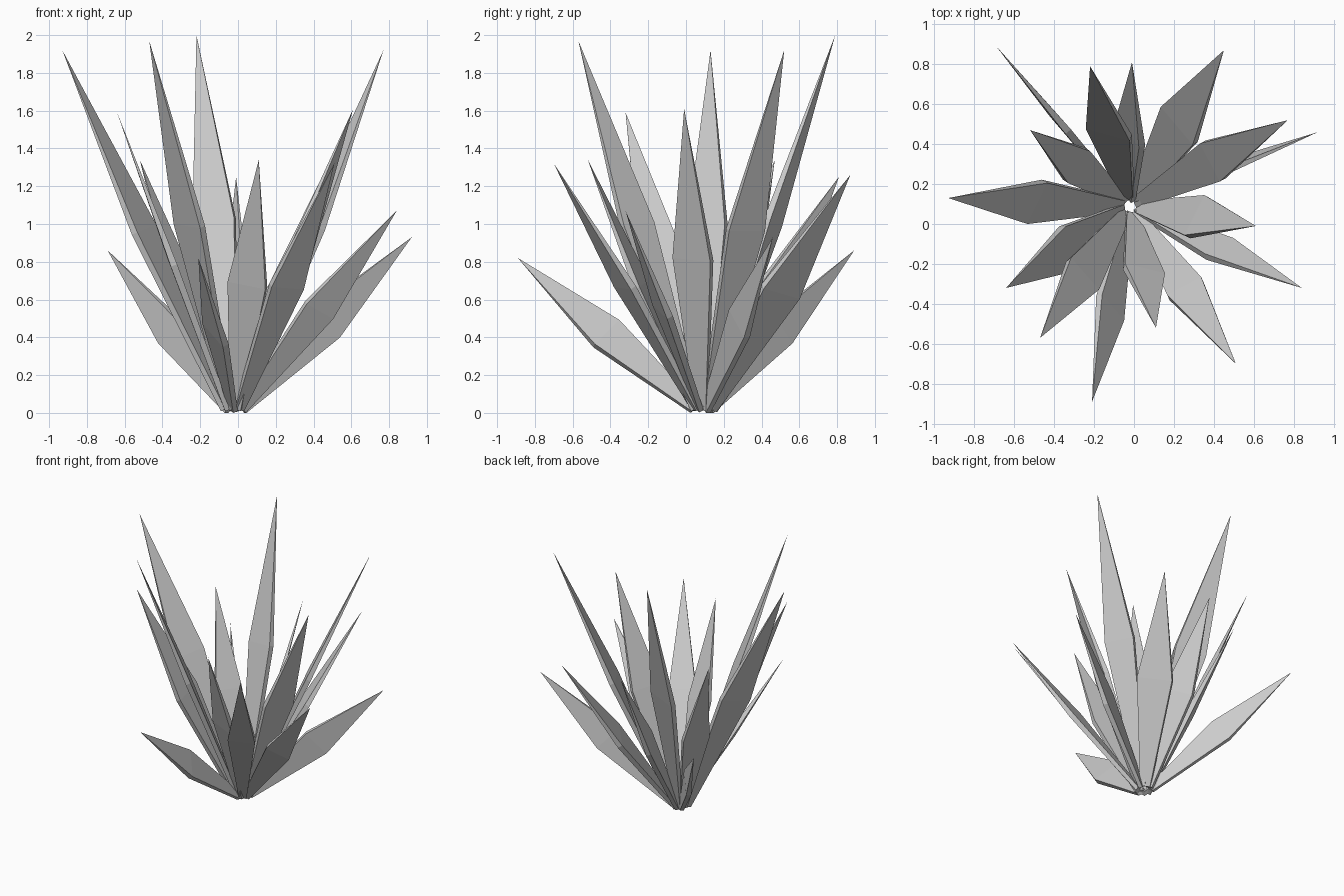
import bpy, bmesh
from mathutils import Vector

if "Cube" in bpy.data.objects:
    bpy.data.objects.remove(bpy.data.objects["Cube"])

# Each leaf: tip position (x, y, z) and its blade-width direction seen from above (wx, wy)
LEAVES = [
    (-0.69, 0.89, 0.86, 0.08, -0.09),
    (-0.22, 0.79, 2.00, 0.22, -0.06),
    (-0.01, 0.81, 1.25, 0.11, -0.17),
    (0.45, 0.87, 1.26, 0.16, -0.19),
    (0.77, 0.52, 1.92, -0.10, 0.19),
    (0.92, 0.46, 0.93, 0.12, 0.08),
    (0.61, -0.01, 1.61, 0.10, 0.20),
    (0.84, -0.32, 1.07, 0.14, 0.08),
    (0.51, -0.70, 1.32, 0.17, 0.09),
    (0.11, -0.52, 1.34, 0.20, -0.05),
    (-0.21, -0.89, 0.82, 0.11, -0.13),
    (-0.47, -0.57, 1.97, 0.14, -0.16),
    (-0.64, -0.32, 1.59, 0.02, -0.23),
    (-0.93, 0.13, 1.92, 0.10, 0.205),
    (-0.52, 0.47, 1.34, 0.11, 0.16),
]
CENTRE = Vector((-0.02, 0.09, 0.02))


def section(bm, centre, width, thick):
    """Rectangular cross-section of a leaf blade."""
    return [bm.verts.new(centre + width * a / 2 + thick * b / 2)
            for a, b in ((-1, -1), (1, -1), (1, 1), (-1, 1))]


def leaf(index, tip, wx, wy):
    """Thick pointed blade: narrow root, wide middle, sharp tip."""
    out = Vector((tip.x - CENTRE.x, tip.y - CENTRE.y, 0)).normalized()
    root = CENTRE + out * 0.045
    axis = tip - root
    # the width is square to the leaf axis
    width = Vector((wx, wy, -(wx * axis.x + wy * axis.y) / axis.z))
    normal = axis.cross(width).normalized()

    bm = bmesh.new()
    low = section(bm, root, width * 0.28, normal * 0.028)
    mid = section(bm, root + axis * 0.5, width, normal * 0.036)
    point = bm.verts.new(tip)
    bm.faces.new(low[::-1])
    for i in range(4):
        j = (i + 1) % 4
        bm.faces.new((low[i], low[j], mid[j], mid[i]))
        bm.faces.new((mid[i], mid[j], point))
    for v in low:
        v.co.z = max(v.co.z, 0)
    bmesh.ops.recalc_face_normals(bm, faces=bm.faces)
    mesh = bpy.data.meshes.new(f"leaf_{index}")
    bm.to_mesh(mesh)
    bm.free()
    bpy.context.collection.objects.link(bpy.data.objects.new(f"leaf_{index}", mesh))


# Rosette of leaves
for n, (x, y, z, wx, wy) in enumerate(LEAVES, 1):
    leaf(n, Vector((x, y, z)), wx, wy)
